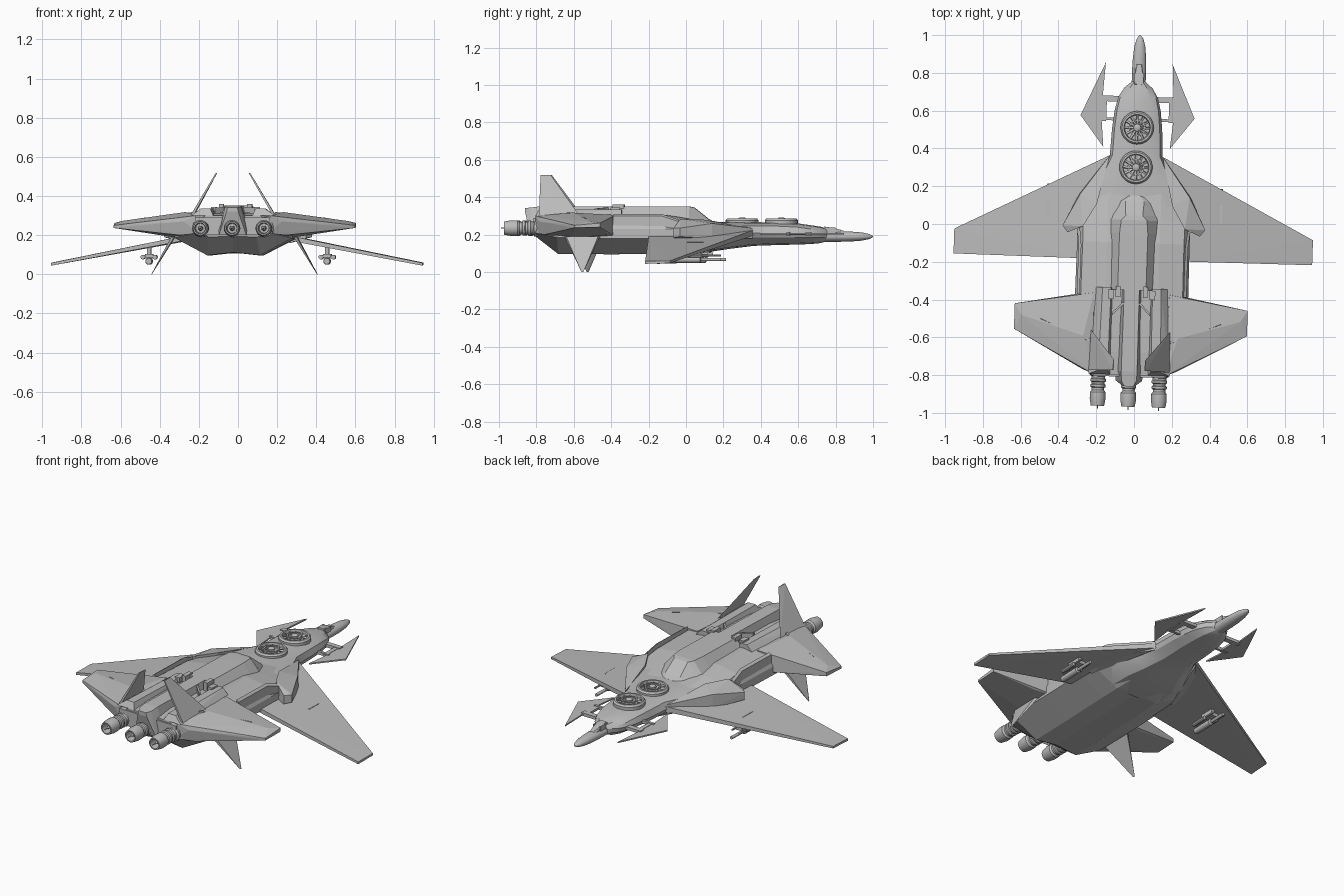
import bpy, bmesh, math
from mathutils import Matrix, Vector

mat = bpy.data.materials.new("hull_grey")
mat.diffuse_color = (0.5, 0.5, 0.5, 1)
YAW = Matrix.Rotation(-0.033, 4, 'Z')      # the whole craft is turned slightly


def finish(name, bm, smooth=None):
    bmesh.ops.recalc_face_normals(bm, faces=bm.faces)
    me = bpy.data.meshes.new(name)
    bm.to_mesh(me)
    bm.free()
    me.materials.append(mat)
    me.transform(YAW)
    ob = bpy.data.objects.new(name, me)
    bpy.context.collection.objects.link(ob)
    if smooth:
        bpy.ops.object.select_all(action='DESELECT')
        bpy.context.view_layer.objects.active = ob
        ob.select_set(True)
        bpy.ops.object.shade_smooth_by_angle(angle=math.radians(smooth))
    return ob


def sides(mirror):
    return (1, -1) if mirror else (1,)


def loft(name, stations, smooth=None):
    """stations: (y, half section from bottom centre to top centre)"""
    bm = bmesh.new()
    rings = []
    for y, half in stations:
        ring = list(half) + [(-x, z) for x, z in half[-2:0:-1]]
        rings.append([bm.verts.new((x, y, z)) for x, z in ring])
    n = len(rings[0])
    for a, b in zip(rings, rings[1:]):
        for i in range(n):
            j = (i + 1) % n
            bm.faces.new((a[i], a[j], b[j], b[i]))
    bm.faces.new(rings[0])
    bm.faces.new(rings[-1])
    return finish(name, bm, smooth)


def hull(name, pts, mirror=True):
    bm = bmesh.new()
    for s in sides(mirror):
        vs = [bm.verts.new((s * x, y, z)) for x, y, z in pts]
        bmesh.ops.convex_hull(bm, input=vs)
    bmesh.ops.dissolve_limit(bm, angle_limit=0.01, verts=bm.verts, edges=bm.edges)
    return finish(name, bm)


def prism(name, pts, off, mirror=True):
    bm = bmesh.new()
    for s in sides(mirror):
        a = [bm.verts.new((s * x, y, z)) for x, y, z in pts]
        b = [bm.verts.new((s * (x + off[0]), y + off[1], z + off[2])) for x, y, z in pts]
        bm.faces.new(a)
        bm.faces.new(b)
        for i in range(len(a)):
            j = (i + 1) % len(a)
            bm.faces.new((a[i], a[j], b[j], b[i]))
    return finish(name, bm)


def box(name, x0, x1, y0, y1, z0, z1, mirror=True):
    return hull(name, [(x, y, z) for x in (x0, x1) for y in (y0, y1) for z in (z0, z1)], mirror)


def lathe(name, prof, centre, axis='Z', n=20, mirror=False, scale=1, smooth=35):
    """prof: (radius, height along axis)"""
    bm = bmesh.new()
    for s in sides(mirror):
        rings = []
        for r, h in prof:
            ring = []
            for i in range(n):
                a = 2 * math.pi * i / n
                p, q = r * math.cos(a), r * math.sin(a) * scale
                v = Vector((p, q, h)) if axis == 'Z' else Vector((p, h, q))
                ring.append(bm.verts.new(v + Vector((s * centre[0], centre[1], centre[2]))))
            rings.append(ring)
        for a, b in zip(rings, rings[1:]):
            for i in range(n):
                j = (i + 1) % n
                bm.faces.new((a[i], a[j], b[j], b[i]))
        bm.faces.new(rings[0])
        bm.faces.new(rings[-1])
    return finish(name, bm, smooth)


# forward fuselage: rounded, flaring back into the shoulders
def oval(w, zb, zt, zm=0.2):
    return [(0, zb), (w * .55, zb + .008), (w * .92, zm - .015), (w, zm + .01),
            (w * .9, zt - .02), (w * .6, zt - .004), (0, zt)]


loft("forward_fuselage", [
    (0.755, oval(.035, .165, .232)), (0.72, oval(.075, .155, .243)),
    (0.67, oval(.105, .15, .25)), (0.6, oval(.122, .147, .26)),
    (0.5, oval(.133, .145, .265)), (0.36, oval(.14, .14, .267)),
    (0.24, oval(.2, .125, .268)), (0.14, oval(.27, .11, .268)),
    (0.0, oval(.29, .105, .27))], smooth=25)

# main hull with faceted keel
def section(k, kz, c, cz, sh, cen=0.015):
    return [(0, kz + cen), (k, kz), (c, cz), (c, cz + .05), (c - .03, sh - .02), (.14, sh), (0, sh)]


loft("main_hull", [
    (0.18, section(.10, .125, .22, .19, .262)), (0.02, section(.13, .10, .30, .185, .285)),
    (-0.1, section(.135, .097, .298, .18, .305)), (-0.4, section(.135, .095, .30, .18, .31)),
    (-0.68, section(.135, .097, .30, .185, .31)), (-0.8, section(.12, .19, .2, .21, .30, .005))])

# shoulder cowls beside the hull
hull("shoulder_cowl", [(.14, .36, .235), (.14, .36, .18), (.29, .15, .26), (.295, .15, .18),
                       (.378, -.02, .235), (.378, -.02, .19), (.35, -.055, .235), (.35, -.055, .185),
                       (.27, -.02, .285), (.27, -.02, .16), (.2, .1, .28)])
prism("side_rail", [(.3, -.03, .27), (.29, -.12, .3), (.29, -.38, .3), (.275, -.38, .31),
                    (.275, -.12, .31), (.285, -.03, .28)], (0, 0, -.06))

# raised spine with arched front
def ridge(t, b, zt, zb=.26):
    return [(0, zb), (b, zb), (t, zt), (0, zt)]


loft("spine", [
    (0.15, ridge(.025, .05, .268)), (0.12, ridge(.05, .09, .285)), (0.045, ridge(.045, .135, .345)),
    (0.02, ridge(.068, .145, .35)), (-0.05, ridge(.075, .15, .351)), (-0.35, ridge(.075, .15, .351))])
loft("rear_spine", [(-0.33, ridge(.04, .06, .351)), (-0.78, ridge(.042, .075, .351)),
                    (-0.83, ridge(.04, .07, .345, .2)), (-0.86, ridge(.025, .03, .342, .32))])
hull("rear_deck_rail", [(.11, -.34, .335), (.155, -.34, .335), (.1, -.34, .3), (.19, -.34, .3),
                        (.115, -.78, .335), (.165, -.78, .335), (.1, -.8, .3), (.215, -.8, .3)])
box("deck_block", .095, .125, -.4, -.35, .3, .345)
box("deck_sensor", .06, .085, -.39, -.33, .3, .36)
prism("deck_chevron", [(.04, -.41, .345), (.1, -.47, .34), (.1, -.485, .34), (.04, -.425, .345)], (0, 0, -.03))

# nose probe and small canopy
lathe("nose", [(.037, .70), (.037, .82), (.035, .88), (.029, .94), (.018, .98), (.008, .995), (.001, 1.0)],
      (0, 0, .19), 'Y', 20, scale=.76)
hull("nose_canopy", [(.028, .73, .2), (.02, .74, .243), (.02, .79, .236), (.012, .84, .222), (.02, .86, .2)][0:5]
     + [(-.028, .73, .2), (-.02, .74, .243), (-.02, .79, .236), (-.012, .84, .222), (-.02, .86, .2)], False)
box("canopy_frame", .018, .026, .72, .80, .2, .238)

# lift fans on the forward deck
for k, y in enumerate((.51, .30)):
    c = (0, y, .255)
    lathe(f"fan_rim_{k}", [(.088, 0), (.088, .022), (.08, .032), (.07, .032), (.066, .018), (.066, 0)], c, n=28)
    lathe(f"fan_inner_ring_{k}", [(.045, 0), (.045, .03), (.037, .03), (.037, 0)], c, n=20)
    lathe(f"fan_hub_{k}", [(.02, 0), (.02, .032), (.012, .037)], c, n=12)
    bm = bmesh.new()
    for i in range(12):
        m = (Matrix.Translation((0, y, .275)) @ Matrix.Rotation(i * math.pi / 6, 4, 'Z')
             @ Matrix.Translation((.042, 0, 0)) @ Matrix.Rotation(.5, 4, 'X')
             @ Matrix.Diagonal((.06, .012, .006, 1)))
        bmesh.ops.create_cube(bm, size=1, matrix=m)
    finish(f"fan_blades_{k}", bm)

# drooping main wings
hull("main_wing", [(.13, .365, .225), (.13, .365, .195), (.95, -.055, .06), (.95, -.055, .048),
                   (.95, -.187, .058), (.95, -.187, .044), (.28, -.19, .195), (.28, -.19, .17),
                   (.13, -.19, .222), (.13, -.19, .2)])

# canards and their struts
prism("canard", [(.177, .85, .2), (.302, .567, .2), (.176, .403, .2), (.19, .55, .2), (.187, .68, .2)], (0, 0, .008))
box("canard_strut_rear", .1, .2, .545, .56, .195, .213)
box("canard_strut_front", .1, .2, .645, .675, .195, .213)
box("canard_rail", .165, .19, .54, .66, .197, .21)

# thick rear wings
hull("rear_wing", [(.2, -.37, .305), (.24, -.37, .19), (.38, -.415, .285), (.36, -.405, .2),
                   (.617, -.44, .262), (.617, -.44, .24), (.617, -.575, .25), (.617, -.575, .237),
                   (.58, -.5, .272), (.25, -.6, .318), (.25, -.775, .27), (.27, -.75, .2),
                   (.19, -.8, .30), (.18, -.8, .21), (.28, -.6, .185)])
hull("rear_wing_blade", [(.48, -.515, .287), (.21, -.615, .318), (.21, -.63, .318),
                         (.48, -.522, .28), (.21, -.615, .3), (.21, -.63, .3), (.48, -.52, .27)])

# inward leaning tail fins and ventral fins
hull("tail_fin", [(.21, -.565, .305), (.2, -.6, .305), (.215, -.78, .305), (.2, -.78, .305),
                  (.083, -.72, .518), (.08, -.775, .518), (.088, -.775, .518)])
hull("ventral_fin", [(.305, -.45, .19), (.305, -.64, .19), (.322, -.63, .19), (.322, -.46, .19),
                     (.425, -.535, 0), (.422, -.545, 0)])

# three engines with ribbed necks and hollow nozzles
eng = [(.046, -.76), (.046, -.805), (.036, -.812), (.036, -.822), (.041, -.826), (.041, -.838), (.034, -.842),
       (.034, -.852), (.04, -.856), (.04, -.868), (.033, -.872), (.033, -.885), (.041, -.895),
       (.042, -.93), (.035, -.968), (.028, -.968), (.024, -.90)]
spike = [(.014, -.89), (.012, -.93), (.003, -.965), (.002, -.985)]
lathe("side_engine", eng, (.162, 0, .235), 'Y', 20, True)
lathe("side_engine_spike", spike, (.162, 0, .235), 'Y', 10, True)
lathe("centre_engine", eng, (0, 0, .235), 'Y', 20)
lathe("centre_engine_spike", spike, (0, 0, .235), 'Y', 10)
box("engine_bulkhead", 0, .19, -.81, -.78, .2, .29)

# underwing pods: pylon, crossbar and gun barrels
box("pod_pylon", .445, .465, .02, .11, .085, .16)
box("pod_body", .435, .475, -.02, .13, .085, .105)
lathe("pod_gun", [(.016, -.04), (.018, -.03), (.018, .09), (.009, .095), (.009, .2)], (.455, 0, .067), 'Y', 12, True)
lathe("pod_outer_barrel", [(.012, .0), (.012, .1), (.006, .105), (.006, .17)], (.487, 0, .088), 'Y', 10, True)
lathe("pod_inner_barrel", [(.012, -.02), (.012, .08), (.006, .085), (.006, .15)], (.424, 0, .088), 'Y', 10, True)
box("pod_crossbar", .42, .49, .03, .06, .082, .096)
